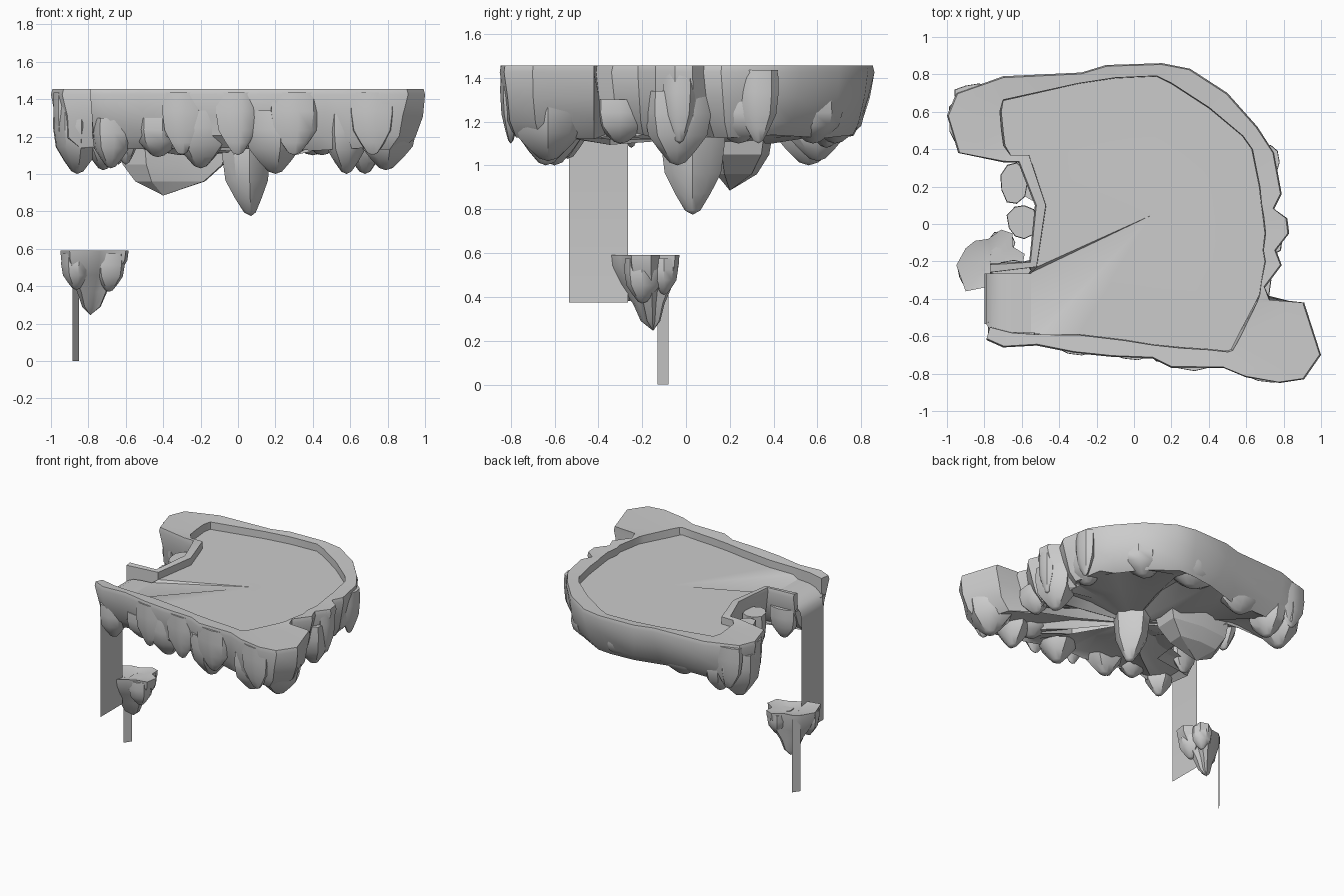
import bpy, bmesh, math, random
from mathutils import Vector

if "Cube" in bpy.data.objects:
    bpy.data.objects.remove(bpy.data.objects["Cube"])

random.seed(4)


def finish(name, bm, angle=35):
    bmesh.ops.remove_doubles(bm, verts=bm.verts, dist=0.0005)
    bmesh.ops.recalc_face_normals(bm, faces=bm.faces)
    me = bpy.data.meshes.new(name)
    bm.to_mesh(me)
    bm.free()
    ob = bpy.data.objects.new(name, me)
    bpy.context.collection.objects.link(ob)
    bpy.ops.object.select_all(action='DESELECT')
    ob.select_set(True)
    bpy.context.view_layer.objects.active = ob
    bpy.ops.object.shade_smooth_by_angle(angle=math.radians(angle))
    return ob


def bridge(bm, a, b, closed=True):
    n = len(a)
    for i in range(n if closed else n - 1):
        j = (i + 1) % n
        bm.faces.new((a[i], a[j], b[j], b[i]))


def sheet(name, points):
    bm = bmesh.new()
    bm.faces.new([bm.verts.new(p) for p in points])
    return finish(name, bm)


def loft(name, outline, tip, levels, dip=0.0, angle=35):
    """Stack shrinking copies of an outline towards a tip: levels are (z, scale)."""
    bm = bmesh.new()
    t = Vector(tip)
    rings = []
    for z, s in levels:
        rings.append([bm.verts.new((t.x + (x - t.x) * s, t.y + (y - t.y) * s, z))
                      for x, y in outline])
    for a, b in zip(rings, rings[1:]):
        bridge(bm, a, b)
    n = len(outline)
    cx, cy = sum(p[0] for p in outline) / n, sum(p[1] for p in outline) / n
    for ring, c in ((rings[0], (cx, cy, levels[0][0] - dip)), (rings[-1], tip)):
        v = bm.verts.new(c)
        for i in range(n):
            bm.faces.new((ring[i], ring[(i + 1) % n], v))
    return finish(name, bm, angle)


def rock(name, x, y, rx, ry, top, bottom, lean=(0, 0)):
    """Lumpy tooth-shaped rock hanging downwards."""
    n = 9
    out = []
    for i in range(n):
        a = math.tau * i / n
        k = random.uniform(0.88, 1.08)
        out.append((x + rx * k * math.cos(a), y + ry * k * math.sin(a)))
    h = top - bottom
    return loft(name, out, (x + lean[0], y + lean[1], bottom),
                [(top, 0.97), (top - 0.3 * h, 1), (top - 0.6 * h, 0.88),
                 (top - 0.8 * h, 0.55), (bottom + 0.04 * h, 0.24)])


# Rim plan, running from one side of the waterfall gap round to the other:
# outer x, outer y, inner x, inner y
rim = [
    (-.79, -.62, -.77, -.55), (-.70, -.66, -.65, -.58), (-.52, -.65, -.5, -.59),
    (-.32, -.69, -.3, -.59), (-.12, -.71, -.05, -.62), (.1, -.72, .1, -.645),
    (.2, -.77, .25, -.66), (.48, -.77, .4, -.67), (.6, -.82, .5, -.68),
    (.78, -.85, .52, -.67), (.91, -.83, .54, -.63), (1.0, -.70, .56, -.59),
    (.91, -.42, .65, -.42), (.73, -.41, .67, -.38), (.70, -.34, .68, -.31),
    (.79, -.22, .7, -.2), (.76, -.14, .69, -.14), (.83, -.05, .70, -.05),
    (.82, .03, .69, .04), (.75, .08, .68, .11), (.79, .16, .67, .2),
    (.75, .38, .63, .4), (.66, .52, .58, .47), (.5, .7, .4, .62),
    (.3, .83, .2, .75), (.15, .86, .12, .79), (-.15, .85, -.1, .78),
    (-.28, .81, -.3, .75), (-.7, .79, -.7, .66), (-.95, .7, -.71, .6),
    (-1.0, .58, -.7, .5), (-.94, .38, -.69, .42), (-.7, .33, -.66, .37),
    (-.62, .33, -.56, .37), (-.53, .1, -.47, .1), (-.56, -.2, -.52, -.23),
]
rim.append((-.77, -.21, -.77, -.26))

# Main island: flat-topped rim, bulging sides and rough underside
bm = bmesh.new()


def ring(inset, z, jitter=0.0):
    """Copy of the outer rim moved towards the pool by a distance."""
    vs = []
    for ox, oy, ix, iy in rim:
        d = Vector((ix - ox, iy - oy)).normalized()
        k = inset + random.uniform(-jitter, jitter)
        vs.append(bm.verts.new((ox + d.x * k, oy + d.y * k,
                                z + random.uniform(-jitter, jitter) * 0.4)))
    return vs


pool = [bm.verts.new((ix, iy, 1.33)) for _, _, ix, iy in rim]
lip = [bm.verts.new((ix + (ox - ix) * .03, iy + (oy - iy) * .03, 1.45)) for ox, oy, ix, iy in rim]
top = ring(0.008, 1.455)
edge = ring(0.0, 1.425)
shoulder = ring(0.022, 1.31, 0.012)
side = ring(0.055, 1.20, 0.02)
foot = ring(0.12, 1.13, 0.025)
inner = [bm.verts.new((ix * .93, iy * .93, 1.15 + random.uniform(-.02, .03)))
         for _, _, ix, iy in rim]
for a, b in ((pool, lip), (lip, top), (top, edge), (edge, shoulder)):
    bridge(bm, a, b, closed=False)
for a, b in ((shoulder, side), (side, foot), (foot, inner)):
    bridge(bm, a, b)
for e in (0, -1):
    bm.faces.new((pool[e], lip[e], top[e], edge[e], shoulder[e]))
core = [bm.verts.new((v.co.x * .55 + .02, v.co.y * .55,
                      1.14 + random.uniform(-.05, .05))) for v in inner]
bridge(bm, inner, core)
hub = bm.verts.new((0.02, 0, 1.12))
for i in range(len(core)):
    bm.faces.new((core[i], core[(i + 1) % len(core)], hub))
finish("island_body", bm, 30)

# Pool surface, sloping gently down to the gap
bm = bmesh.new()
loop = [bm.verts.new((ix, iy, 1.395)) for _, _, ix, iy in rim[2:-1]]
loop += [bm.verts.new((-.55, y, 1.375)) for y in (-.26, -.58)]
mid = bm.verts.new((0.1, .05, 1.395))
for i in range(len(loop)):
    bm.faces.new((loop[i], loop[(i + 1) % len(loop)], mid))
finish("pool_water", bm)

# Main waterfall curling over the gap
bm = bmesh.new()
profile = [(-.55, 1.375), (-.64, 1.37), (-.71, 1.36), (-.76, 1.335),
           (-.79, 1.30), (-.8, 1.25), (-.8, .375)]
bridge(bm, [bm.verts.new((x, -.58 if z > 1.31 else -.535, z)) for x, z in profile],
       [bm.verts.new((x, -.265, z)) for x, z in profile], closed=False)
finish("waterfall", bm, 60)

# Hanging rocks under and around the rim: x, y, rx, ry, top, bottom
teeth = [
    (-.68, -.54, .11, .10, 1.30, 1.03), (-.2, -.56, .16, .13, 1.34, 1.03),
    (.2, -.60, .16, .15, 1.34, 1.00), (-.43, -.54, .14, .10, 1.30, 1.09),
    (.79, -.63, .16, .18, 1.34, 1.02), (.58, -.64, .12, .15, 1.32, 1.00),
    (.45, -.58, .13, .14, 1.28, 1.10), (.68, -.04, .13, .15, 1.34, 1.00),
    (.63, .24, .13, .15, 1.30, 1.10), (.64, -.3, .10, .13, 1.30, 1.10),
    (-.86, .56, .13, .18, 1.36, 1.00), (-.72, .6, .12, .15, 1.30, 1.02),
    (-.64, .22, .08, .12, 1.36, 1.05), (-.60, .01, .08, .10, 1.36, 1.05),
    (-.66, -.25, .11, .06, 1.32, 1.08), (.4, .58, .16, .14, 1.30, 1.10),
    (.05, .68, .22, .13, 1.30, 1.10), (-.42, .64, .18, .12, 1.30, 1.08),
]
for i, t in enumerate(teeth):
    rock("rim_rock_%02d" % i, *t)

# Blunt ledges bulging from the rim faces: x, y, rx, ry
for i, (x, y, rx, ry) in enumerate([(-.3, -.65, .11, .05), (.0, -.68, .12, .05),
                                    (.3, -.73, .13, .055), (.72, -.80, .13, .05),
                                    (.77, -.03, .06, .08), (.72, .33, .06, .09),
                                    (-.85, .70, .11, .05), (-.93, .53, .06, .1)]):
    rock("rim_ledge_%d" % i, x, y, rx, ry, 1.435, 1.10)

# Big central spike and the angular rock beside it
rock("centre_spike", .04, .03, .13, .155, 1.25, .775, (.03, 0))
loft("underside_rock", [(-.64, .18), (-.5, .1), (-.3, .14), (-.05, .16), (-.04, .36),
                        (-.3, .4), (-.55, .38)], (-.4, .2, .885),
     [(1.17, 1.0), (1.05, .9), (.96, .62)], 0, 15)

# Small lower island: dished top, pointed base and three side lobes
loft("small_island",
     [(-.95, -.22), (-.9, -.13), (-.85, -.09), (-.78, -.08), (-.71, -.03), (-.65, -.05),
      (-.65, -.12), (-.585, -.16), (-.60, -.25), (-.69, -.27), (-.74, -.30),
      (-.80, -.34), (-.90, -.36)], (-.79, -.15, .245),
     [(.59, 1.0), (.54, .97), (.46, .76), (.37, .44), (.29, .27)], 0.025)
for i, (x, y, rx, ry, b) in enumerate([(-.865, -.26, .08, .085, .38),
                                       (-.69, -.20, .09, .09, .37),
                                       (-.71, -.10, .075, .065, .41)]):
    rock("small_island_lobe_%d" % i, x, y, rx, ry, .575, b)

# Thin lower waterfall, set diagonally
sheet("small_waterfall", [(-.885, -.13, 0), (-.85, -.08, 0),
                          (-.85, -.08, .56), (-.885, -.13, .56)])
